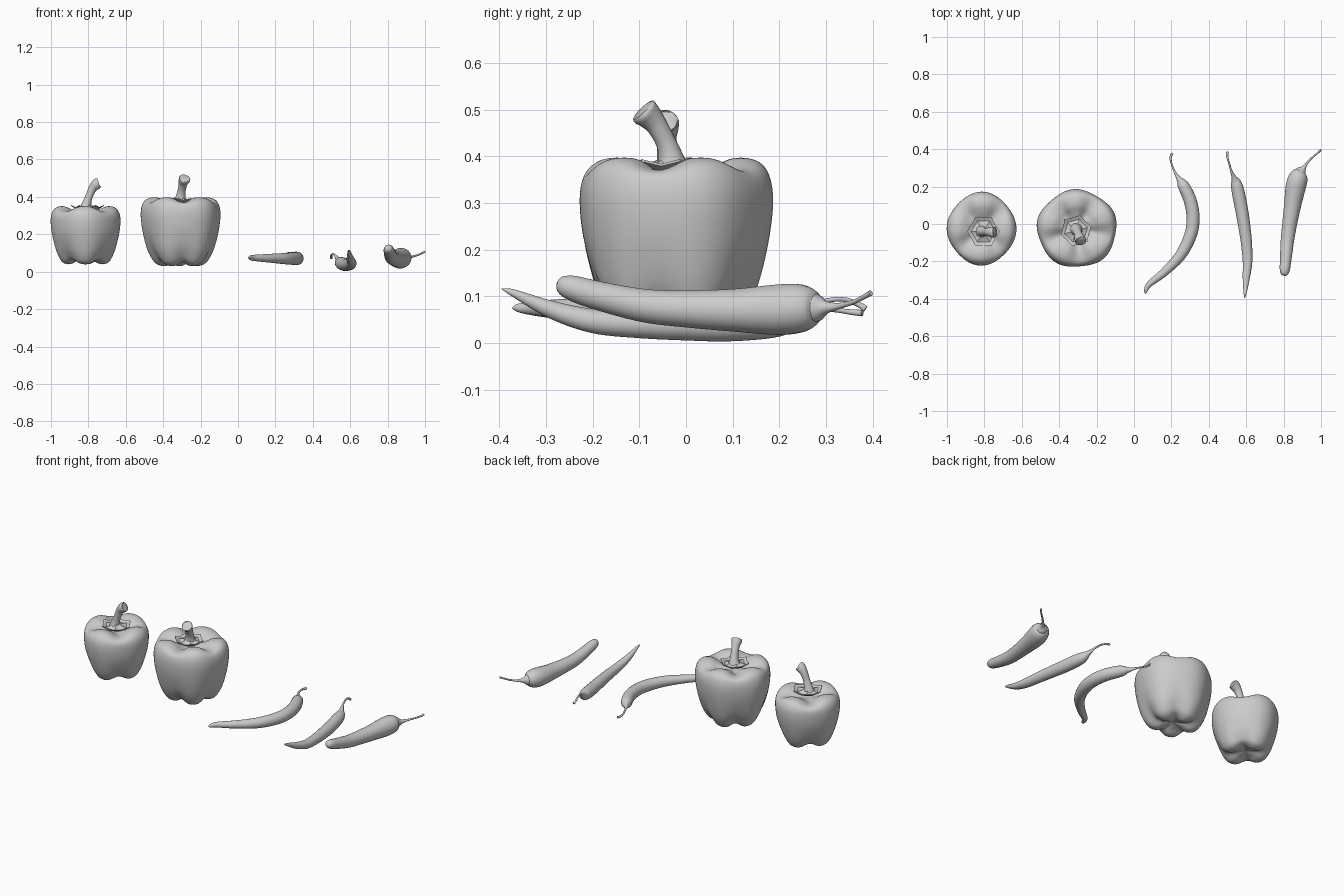
import bpy, bmesh
from math import sin, cos, pi, radians, exp
from mathutils import Vector


def spline(pts, steps):
    """Catmull-Rom resampling of tuples of any length."""
    p = [Vector(q) for q in pts]
    p = [2 * p[0] - p[1]] + p + [2 * p[-1] - p[-2]]
    out = []
    for i in range(1, len(p) - 2):
        a, b, c, d = p[i - 1:i + 3]
        for s in range(steps):
            t = s / steps
            out.append(0.5 * (2 * b + (c - a) * t + (2 * a - 5 * b + 4 * c - d) * t ** 2
                              + (3 * b - a - 3 * c + d) * t ** 3))
    return out + [p[-2]]


def skin(name, rings, angle=50):
    """Join rings of points into a closed smooth surface."""
    bm = bmesh.new()
    loops = [[bm.verts.new(v) for v in r] for r in rings]
    n = len(loops[0])
    for a, b in zip(loops, loops[1:]):
        for i in range(n):
            j = (i + 1) % n
            bm.faces.new((a[i], a[j], b[j], b[i]))
    bm.faces.new(loops[0])
    bm.faces.new(loops[-1])
    bmesh.ops.recalc_face_normals(bm, faces=bm.faces)
    me = bpy.data.meshes.new(name)
    bm.to_mesh(me)
    bm.free()
    ob = bpy.data.objects.new(name, me)
    bpy.context.collection.objects.link(ob)
    bpy.context.view_layer.objects.active = ob
    ob.select_set(True)
    bpy.ops.object.shade_smooth_by_angle(angle=radians(angle))
    ob.select_set(False)
    return ob


def tube(name, pts, n=20, steps=6):
    """Sweep a circle along (x, y, z, radius) points."""
    s = spline(pts, steps)
    c = [q.to_3d() for q in s]
    side, old, rings = None, None, []
    for i, q in enumerate(s):
        t = (c[min(i + 1, len(c) - 1)] - c[max(i - 1, 0)]).normalized()
        side = t.orthogonal().normalized() if side is None else old.rotation_difference(t) @ side
        old = t
        up = t.cross(side)
        r = max(q[3], 0.001)
        rings.append([c[i] + r * (cos(2 * pi * k / n) * side + sin(2 * pi * k / n) * up)
                      for k in range(n)])
    return skin(name, rings)


def pepper_body(name, centre, size, profile, lobes, phase):
    """Lobed revolve; profile gives (radius, height, top groove, foot groove)."""
    rings = []
    n = 80
    for r, z, dip, foot in spline(profile, 6):
        ring = []
        for k in range(n):
            a = 2 * pi * k / n
            groove = abs(sin(lobes * (a - radians(phase)) / 2)) ** 3
            wave = cos(lobes * (a - radians(phase)))
            rr = max(r, 0.002) * (1 + 0.025 * wave - 0.06 * foot * groove)
            ring.append((centre[0] + size[0] * rr * cos(a), centre[1] + size[1] * rr * sin(a),
                         z - 0.028 * dip * groove + 0.022 * foot * groove))
        rings.append(ring)
    return skin(name, rings, 80)


def calyx(name, x, y, z, r, phase):
    """Six-pointed leafy disc with upturned edge."""
    rings = []
    for f, h in ((0.02, -0.03), (0.7, -0.016), (1, -0.002), (1, 0.003), (0.75, -0.006),
                 (0.4, 0.0), (0.2, 0.012)):
        ring = []
        for k in range(12):
            a = pi * k / 6 + radians(phase)
            q = r * f * (1 if k % 2 == 0 else 0.84)
            ring.append((x + q * cos(a), y + q * sin(a),
                         z + h + (0.006 * f if k % 2 == 0 else -0.004 * f)))
        rings.append(ring)
    return skin(name, rings, 35)


# Bell peppers
pepper_body("small_bell_pepper", (-0.815, -0.025), (0.182, 0.193),
            [(0.0, 0.31, 0, 0), (0.25, 0.318, 0.2, 0), (0.45, 0.338, 0.8, 0),
             (0.65, 0.350, 1, 0), (0.85, 0.342, 0.8, 0), (0.97, 0.312, 0.3, 0),
             (1.0, 0.265, 0, 0), (0.96, 0.20, 0, 0), (0.86, 0.125, 0, 0.4),
             (0.76, 0.078, 0, 0.8), (0.64, 0.048, 0, 1), (0.45, 0.04, 0, 1),
             (0.25, 0.055, 0, 0.4), (0.0, 0.07, 0, 0)], 4, 88)
pepper_body("large_bell_pepper", (-0.305, -0.025), (0.212, 0.207),
            [(0.0, 0.355, 0, 0), (0.2, 0.36, 0.2, 0), (0.4, 0.378, 0.8, 0),
             (0.6, 0.396, 1, 0), (0.82, 0.392, 0.8, 0), (0.95, 0.365, 0.3, 0),
             (1.0, 0.31, 0, 0), (0.965, 0.23, 0, 0), (0.87, 0.14, 0, 0.4),
             (0.76, 0.082, 0, 0.8), (0.62, 0.043, 0, 1), (0.42, 0.03, 0, 1),
             (0.22, 0.045, 0, 0.4), (0.0, 0.06, 0, 0)], 5, 95)

# Bell pepper calyxes and stems
calyx("small_calyx", -0.805, -0.04, 0.347, 0.088, 0)
calyx("large_calyx", -0.31, -0.035, 0.385, 0.085, 15)
tube("small_stem", [(-0.815, -0.04, 0.33, 0.036), (-0.81, -0.04, 0.36, 0.026),
                    (-0.797, -0.042, 0.40, 0.02), (-0.78, -0.042, 0.44, 0.022),
                    (-0.765, -0.043, 0.46, 0.027), (-0.75, -0.044, 0.473, 0.029),
                    (-0.747, -0.044, 0.475, 0.024)])
tube("large_stem", [(-0.31, -0.03, 0.365, 0.042), (-0.307, -0.032, 0.395, 0.028),
                    (-0.302, -0.043, 0.43, 0.022), (-0.295, -0.062, 0.465, 0.023),
                    (-0.29, -0.078, 0.485, 0.028), (-0.285, -0.09, 0.496, 0.031),
                    (-0.284, -0.093, 0.499, 0.026)])

# Chili peppers, tip to shoulder
tube("curved_chili", [(0.062, -0.373, 0.075, 0.001), (0.063, -0.36, 0.075, 0.009),
                      (0.082, -0.322, 0.074, 0.016), (0.165, -0.255, 0.072, 0.023),
                      (0.25, -0.165, 0.07, 0.030), (0.302, -0.06, 0.07, 0.034),
                      (0.316, 0.03, 0.071, 0.035), (0.302, 0.12, 0.072, 0.035),
                      (0.27, 0.195, 0.072, 0.032), (0.255, 0.222, 0.072, 0.022),
                      (0.251, 0.228, 0.072, 0.002)])
tube("slim_chili", [(0.591, -0.395, 0.116, 0.001), (0.594, -0.37, 0.107, 0.008),
                    (0.60, -0.29, 0.072, 0.019), (0.607, -0.20, 0.047, 0.026),
                    (0.601, -0.10, 0.040, 0.030), (0.588, 0.0, 0.038, 0.033),
                    (0.573, 0.09, 0.038, 0.035), (0.555, 0.18, 0.044, 0.034),
                    (0.546, 0.22, 0.05, 0.026), (0.543, 0.232, 0.052, 0.002)])
tube("plump_chili", [(0.803, -0.277, 0.128, 0.001), (0.804, -0.27, 0.126, 0.017),
                     (0.806, -0.245, 0.118, 0.027), (0.811, -0.19, 0.102, 0.031),
                     (0.82, -0.09, 0.080, 0.036), (0.832, 0.0, 0.073, 0.040),
                     (0.848, 0.10, 0.070, 0.046), (0.863, 0.19, 0.071, 0.054),
                     (0.876, 0.24, 0.074, 0.053), (0.886, 0.27, 0.075, 0.042),
                     (0.892, 0.283, 0.075, 0.024), (0.893, 0.286, 0.075, 0.002)])

# Chili stems with flared calyx
tube("curved_chili_stem", [(0.263, 0.205, 0.072, 0.031), (0.254, 0.222, 0.072, 0.025),
                           (0.238, 0.245, 0.073, 0.013), (0.217, 0.28, 0.075, 0.006),
                           (0.20, 0.325, 0.07, 0.005), (0.196, 0.355, 0.066, 0.006),
                           (0.204, 0.378, 0.064, 0.007)], 14)
tube("slim_chili_stem", [(0.548, 0.21, 0.048, 0.031), (0.543, 0.228, 0.054, 0.025),
                         (0.533, 0.252, 0.068, 0.013), (0.52, 0.285, 0.086, 0.006),
                         (0.507, 0.33, 0.094, 0.005), (0.498, 0.365, 0.085, 0.006),
                         (0.50, 0.385, 0.073, 0.007)], 14)
tube("plump_chili_stem", [(0.885, 0.268, 0.075, 0.034), (0.895, 0.284, 0.075, 0.028),
                          (0.907, 0.30, 0.076, 0.014), (0.925, 0.327, 0.079, 0.007),
                          (0.955, 0.357, 0.087, 0.005), (0.98, 0.378, 0.097, 0.005),
                          (0.998, 0.396, 0.107, 0.006)], 14)
